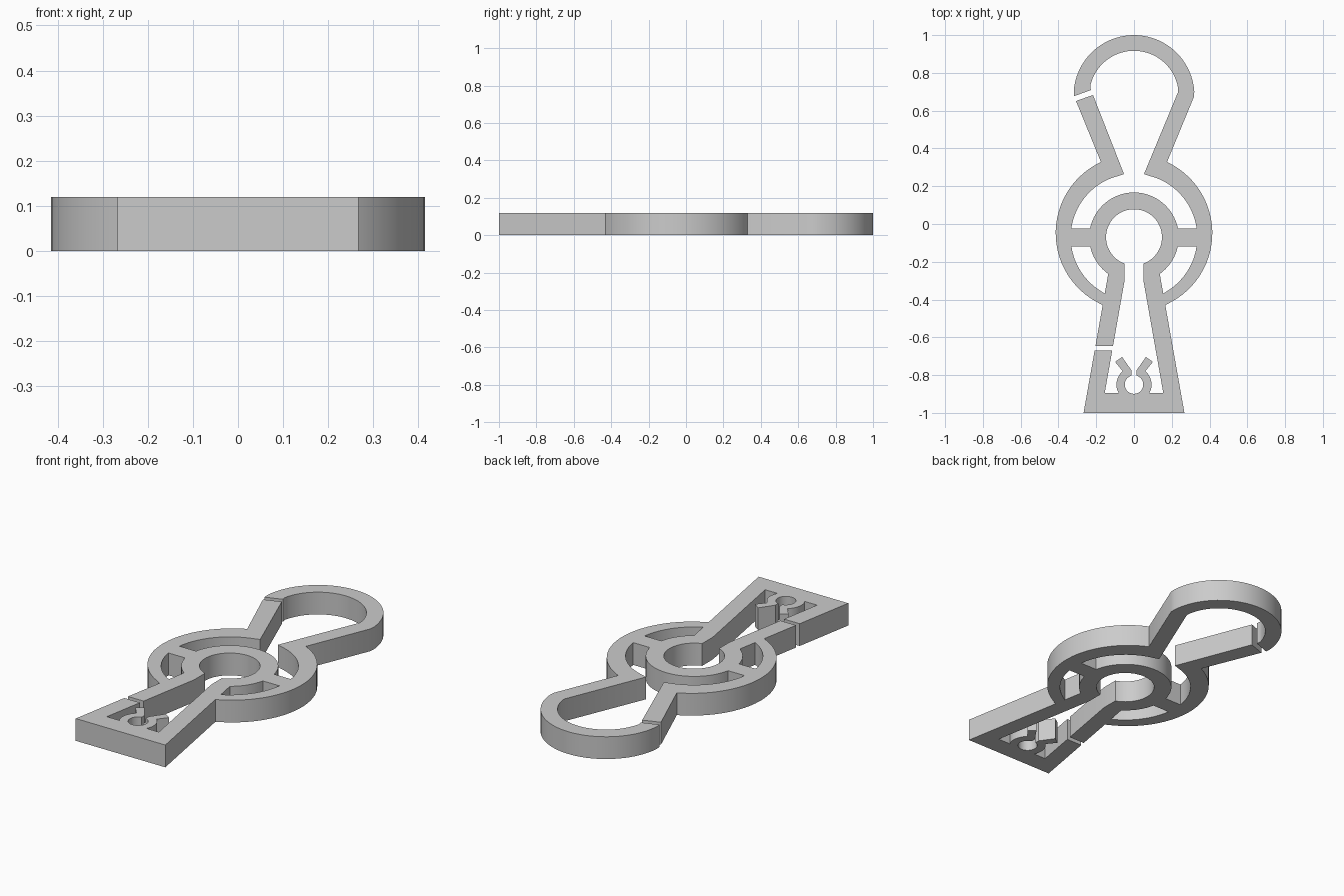
import bpy
import bmesh
from math import atan2, cos, sin, pi, ceil

if "Cube" in bpy.data.objects:
    bpy.data.objects.remove(bpy.data.objects["Cube"])

THICK = 0.12
# Circles as (centre y, radius)
RING_OUT, RING_IN = (-0.048, 0.4147), (-0.07, 0.335)
HUB_OUT, HUB_IN = (-0.07, 0.237), (-0.07, 0.148)
LOOP_OUT, LOOP_IN = (0.68, 0.32), (0.68, 0.237)
CLIP_OUT, CLIP_IN = (-0.85, 0.093), (-0.85, 0.049)


def arc(circle, start, end, turn=1):
    """Points round a circle from start to end; turn 1 = anticlockwise."""
    cy, r = circle
    a = atan2(start[1] - cy, start[0])
    sweep = (atan2(end[1] - cy, end[0]) - a) * turn % (2 * pi)
    n = max(3, ceil(sweep / (2 * pi) * 72))
    mids = [a + turn * sweep * i / n for i in range(1, n)]
    return [start] + [(r * cos(t), cy + r * sin(t)) for t in mids] + [end]


def flip(p):
    return (-p[0], p[1])


def leg_out(y):
    return (0.267 - (y + 1) * 0.1775, y)


def leg_in(y):
    return (0.05 - (y + 0.30) * 0.1765, y)


# Corners on the +x side
foot, leg_ring, shoulder = leg_out(-1), leg_out(-0.43), (0.175, 0.328)
ring_tip, loop_in_end, loop_out_end = (0.053, 0.2646), (0.233, 0.698), (0.318, 0.675)
bar_ring, bar_hub = (0.332, -0.025), (0.233, -0.025)
slot_top, slot_end, leg_foot = (0.05, -0.209), leg_in(-0.30), leg_in(-0.895)
clip_foot, clip_neck = (0.081, -0.895), (0.06, -0.779)
arm = [(0.10, -0.73), (0.063, -0.704), (0.012, -0.777)]
clip_slot = (0.012, -0.8025)

# Outer boundary: right leg, ring and top loop
outline = [flip(foot), foot]
outline += arc(RING_OUT, leg_ring, shoulder)
outline += arc(LOOP_OUT, loop_out_end, (-0.317, 0.677))
outline += arc(LOOP_IN, (-0.228, 0.709), loop_in_end, -1)
# Open space between ring and hub
outline += arc(RING_IN, ring_tip, bar_ring, -1)
outline += arc(HUB_OUT, bar_hub, flip(bar_hub))
outline += arc(RING_IN, flip(bar_ring), flip(ring_tip), -1)
# Free left arm, left side of ring and cut left leg
outline += [(-0.217, 0.683), (-0.307, 0.651)]
outline += arc(RING_OUT, flip(shoulder), flip(leg_ring))
outline += [flip(leg_out(-0.645)), flip(leg_in(-0.645)), flip(slot_end)]
# Hub bore and inside of right leg
outline += arc(HUB_IN, flip(slot_top), slot_top, -1)
outline += [slot_end, leg_foot]
# Small spring clip on the base
outline += arc(CLIP_OUT, clip_foot, clip_neck) + arm
outline += arc(CLIP_IN, clip_slot, flip(clip_slot), -1)
outline += [flip(p) for p in reversed(arm)]
outline += arc(CLIP_OUT, flip(clip_neck), flip(clip_foot))
outline += [flip(leg_foot), flip(leg_in(-0.67)), flip(leg_out(-0.67))]

# Closed windows below the side bars
window = arc(RING_IN, (0.331, -0.12), leg_out(-0.368), -1)
window += arc(HUB_OUT, leg_out(-0.265), (0.232, -0.12))

# Filled, extruded profile turned into one solid plate
curve = bpy.data.curves.new("plate_profile", "CURVE")
curve.dimensions = "2D"
curve.fill_mode = "BOTH"
curve.extrude = THICK / 2
for points in (outline, window, [flip(p) for p in window]):
    spline = curve.splines.new("POLY")
    spline.points.add(len(points) - 1)
    for target, p in zip(spline.points, points):
        target.co = (p[0], p[1], 0, 1)
    spline.use_cyclic_u = True
helper = bpy.data.objects.new("profile_helper", curve)
bpy.context.collection.objects.link(helper)
graph = bpy.context.evaluated_depsgraph_get()
mesh = bpy.data.meshes.new_from_object(helper.evaluated_get(graph))
bpy.data.objects.remove(helper)

bm = bmesh.new()
bm.from_mesh(mesh)
bmesh.ops.remove_doubles(bm, verts=bm.verts, dist=0.0001)
bmesh.ops.translate(bm, verts=bm.verts, vec=(0, 0, THICK / 2))
bmesh.ops.dissolve_limit(bm, angle_limit=0.001, verts=bm.verts, edges=bm.edges)
bmesh.ops.recalc_face_normals(bm, faces=bm.faces)
bm.to_mesh(mesh)
bm.free()

# Plain grey finish
grey = bpy.data.materials.new("plain_grey")
grey.use_nodes = True
colour = (0.6, 0.6, 0.6, 1)
grey.diffuse_color = colour
grey.node_tree.nodes["Principled BSDF"].inputs["Base Color"].default_value = colour
mesh.materials.clear()
mesh.materials.append(grey)

plate = bpy.data.objects.new("clasp_plate", mesh)
bpy.context.collection.objects.link(plate)
bpy.ops.object.select_all(action="DESELECT")
plate.select_set(True)
bpy.context.view_layer.objects.active = plate
bpy.ops.object.shade_smooth_by_angle(angle=0.5)
